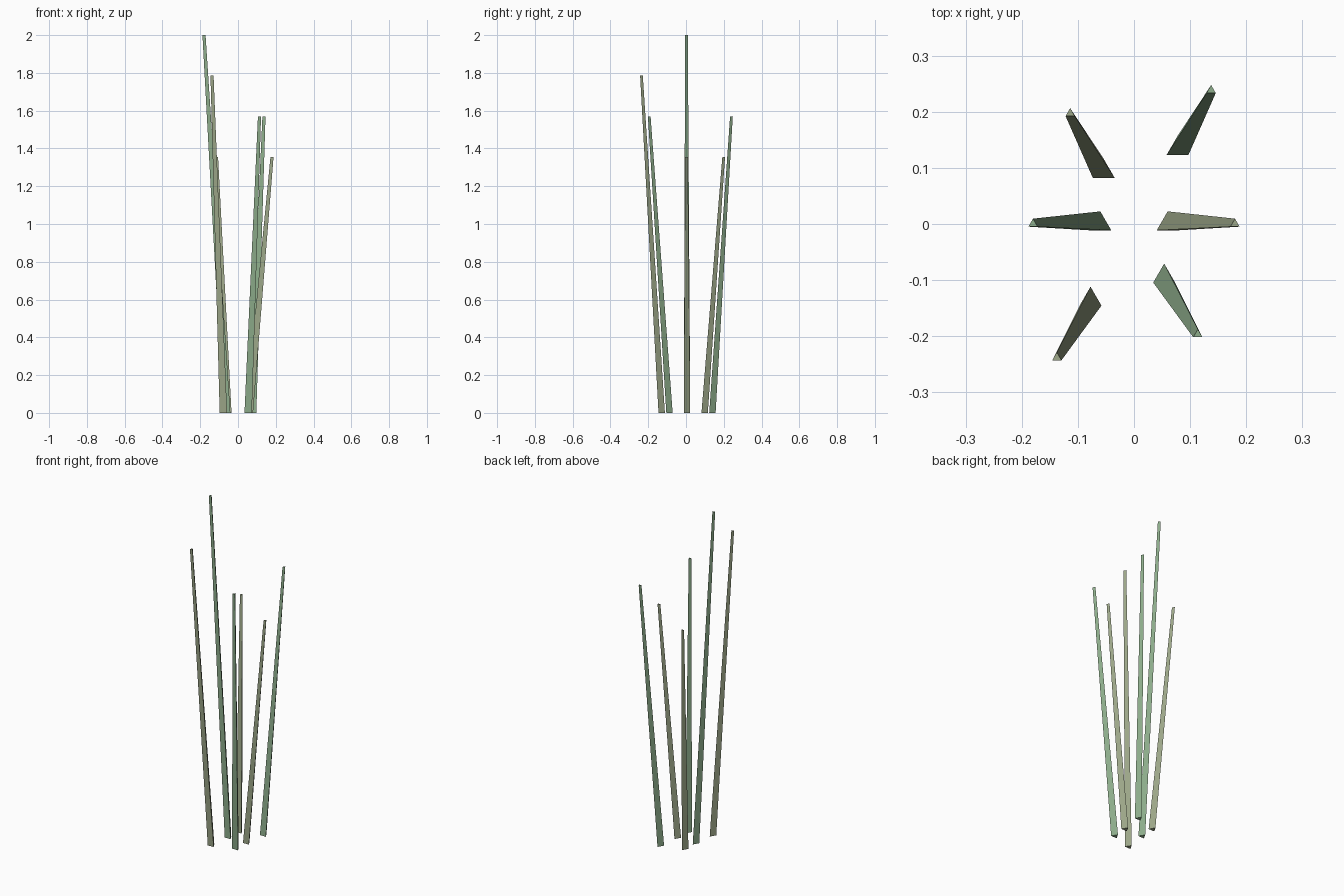
import bpy, bmesh
from math import cos, sin, pi
from mathutils import Vector

if "Cube" in bpy.data.objects:
    bpy.data.objects.remove(bpy.data.objects["Cube"])


def material(name, color):
    m = bpy.data.materials.new(name)
    m.diffuse_color = color
    m.use_nodes = True
    m.node_tree.nodes["Principled BSDF"].inputs["Base Color"].default_value = m.diffuse_color
    return m


green = material("stalk_green", (0.27, 0.42, 0.26, 1))
olive = material("stalk_olive", (0.34, 0.39, 0.25, 1))


def triangle(bm, center, r):
    return [bm.verts.new(center + Vector((r * cos(a), r * sin(a), 0)))
            for a in (pi / 2 + k * 2 * pi / 3 for k in range(3))]


def stalk(name, angle, dist, height, mat):
    # tapered three-sided blade leaning outward from the clump
    out = Vector((cos(angle), sin(angle), 0))
    bm = bmesh.new()
    low = triangle(bm, out * dist, 0.0225)
    high = triangle(bm, out * (dist + 0.12) + Vector((0, 0, height)), 0.0095)
    for i in range(3):
        j = (i + 1) % 3
        bm.faces.new((low[i], low[j], high[j], high[i]))
    bm.faces.new(high)
    bm.faces.new(low[::-1])
    mesh = bpy.data.meshes.new(name)
    bm.to_mesh(mesh)
    bm.free()
    mesh.materials.append(mat)
    bpy.context.collection.objects.link(bpy.data.objects.new(name, mesh))


# six reeds around the centre
heights = (1.355, 1.57, 1.355, 2.0, 1.785, 1.57)
distances = (0.06, 0.155, 0.1075)
for i, h in enumerate(heights):
    stalk(f"reed_stalk_{i + 1}", i * pi / 3, distances[i % 3], h,
          green if i % 2 else olive)
